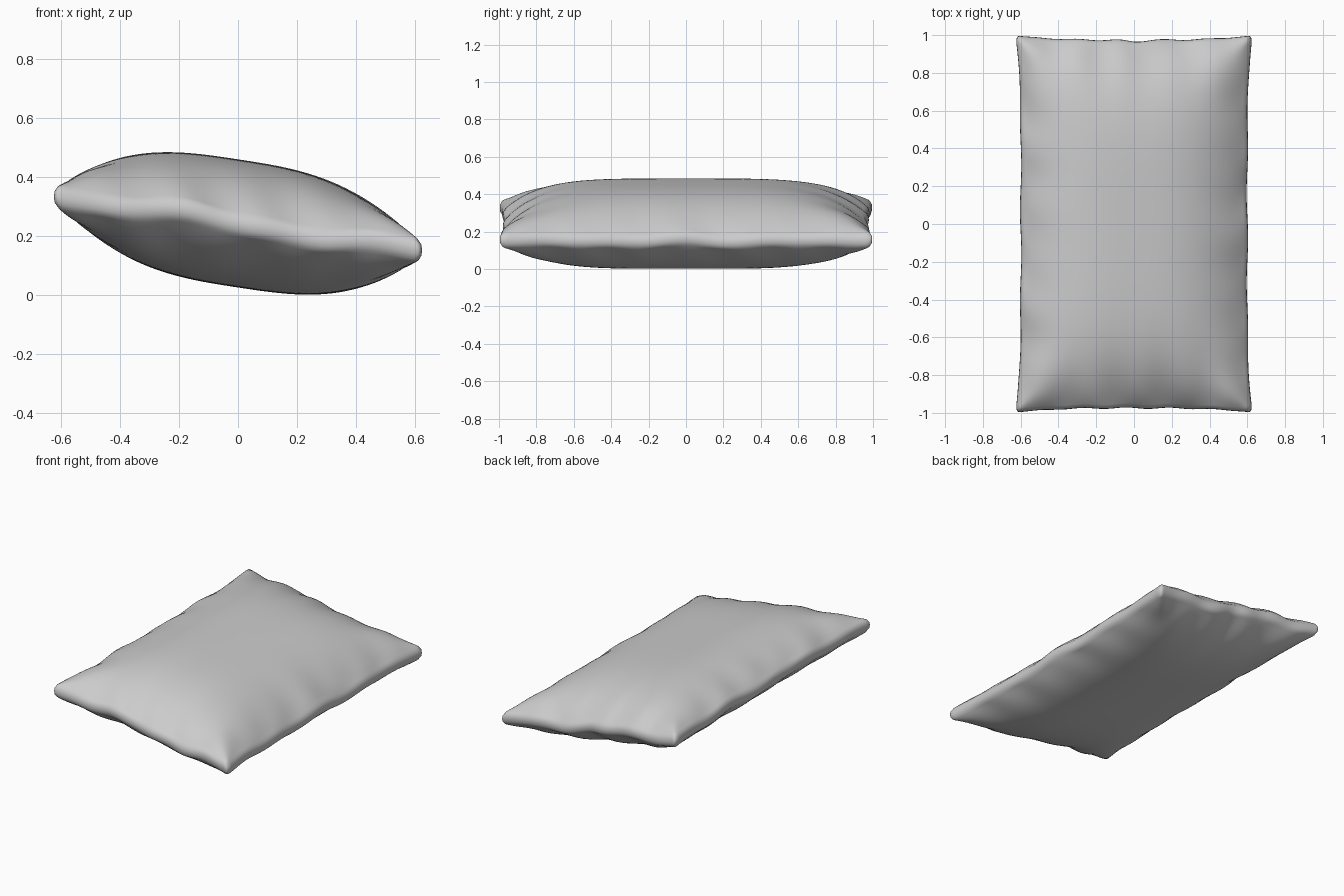
import bpy, bmesh, math

if "Cube" in bpy.data.objects:
    bpy.data.objects.remove(bpy.data.objects["Cube"])

NX, NY = 56, 84


def spread(i, n):
    # grid parameter -1..1, denser toward the seams
    t = 2 * i / n - 1
    return 0.45 * t + 0.55 * math.sin(t * math.pi / 2)


def puff(u, v):
    # stuffed fullness: 1 in the middle, 0 along the seams
    fx = max(1 - abs(u) ** 3.0, 1e-4)
    fy = max(1 - abs(v) ** 4.6, 1e-4)
    return (fx ** -2 + fy ** -2 - 1) ** -0.5


def outline(u, v, inset):
    # slightly pinched rectangle with uneven seams
    hx = 0.60 + 0.028 * abs(v) ** 5 + 0.004 * math.cos(13 * v + u) * (1 - v * v)
    hy = 0.975 + 0.023 * abs(u) ** 3 + 0.004 * math.cos(17 * u + 2 * v) * (1 - u * u)
    hy -= 0.008 * math.exp(-(u / 0.1) ** 2) * (v > 0)
    x, y = u * (hx - inset), v * (hy - inset)
    # round the corner tips
    c = max(0, abs(u) + abs(v) - 1.96) / 0.04
    return x - math.copysign(0.010 * c * c, u), y - math.copysign(0.008 * c * c, v)


def seam_height(u, v):
    # tilted mid plane, wavy along the seams
    wave_y = abs(v) ** 8 * (1 - u ** 4) * (0.014 * math.sin(5 * u + 3.0) + 0.006 * math.sin(12 * u + v))
    wave_x = abs(u) ** 8 * (1 - v ** 4) * (0.006 * math.sin(9 * v + 2 * u) + 0.005 * math.cos(15 * v))
    return 0.2425 - 0.145 * 0.62 * u + wave_x + wave_y


def surface(u, v, side):
    x, y = outline(u, v, 0.012)
    edge_y = abs(v) ** 7 * (1 - abs(v) ** 12) * (1 - u ** 6)
    edge_x = abs(u) ** 7 * (1 - abs(u) ** 12) * (1 - v ** 6)
    # puckers running in from the seams
    pucker = 0.014 * edge_y * math.sin(15 * u + 2 * side + v) + 0.010 * edge_x * math.sin(21 * v + side + 2 * u)
    half = 0.034 + 0.183 * puff(u, v) + pucker
    return x, y, seam_height(u, v) + side * half


bm = bmesh.new()
us = [spread(i, NX) for i in range(NX + 1)]
vs = [spread(j, NY) for j in range(NY + 1)]

# top and bottom cloth panels
panels = {}
for side in (1, -1):
    g = [[bm.verts.new(surface(u, v, side)) for v in vs] for u in us]
    panels[side] = g
    for i in range(NX):
        for j in range(NY):
            f = [g[i][j], g[i + 1][j], g[i + 1][j + 1], g[i][j + 1]]
            bm.faces.new(f if side > 0 else f[::-1])

# rounded seam band joining both panels
border = ([(i, 0) for i in range(NX)] + [(NX, j) for j in range(NY)]
          + [(i, NY) for i in range(NX, 0, -1)] + [(0, j) for j in range(NY, 0, -1)])
rings = [[panels[-1][i][j] for i, j in border]]
for h, inset in ((-0.018, 0.002), (0.0, 0.0), (0.018, 0.002)):
    ring = []
    for i, j in border:
        u, v = us[i], vs[j]
        x, y = outline(u, v, inset)
        ring.append(bm.verts.new((x, y, seam_height(u, v) + h)))
    rings.append(ring)
rings.append([panels[1][i][j] for i, j in border])
n = len(border)
for a, b in zip(rings, rings[1:]):
    for k in range(n):
        m = (k + 1) % n
        bm.faces.new((a[k], a[m], b[m], b[k]))

bmesh.ops.recalc_face_normals(bm, faces=bm.faces)
for f in bm.faces:
    f.smooth = True
mesh = bpy.data.meshes.new("pillow")
bm.to_mesh(mesh)
bm.free()
pillow = bpy.data.objects.new("pillow", mesh)
bpy.context.collection.objects.link(pillow)
